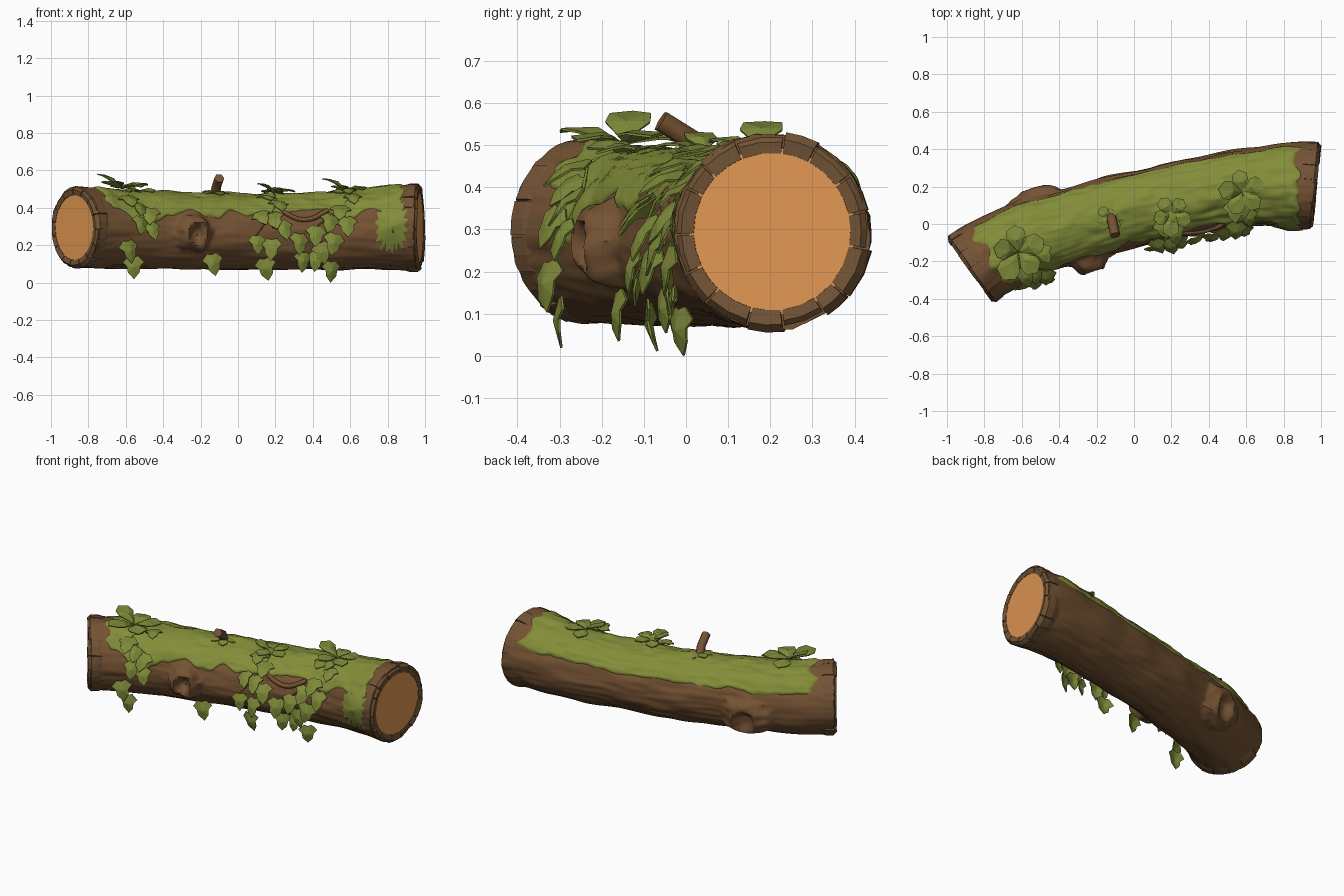
import bpy, bmesh, math, random
from mathutils import Vector, noise

if "Cube" in bpy.data.objects:
    bpy.data.objects.remove(bpy.data.objects["Cube"])

random.seed(4)
UP = Vector((0, 0, 1))

def mat(name, col):
    m = bpy.data.materials.new(name)
    m.diffuse_color = (*col, 1)
    m.use_nodes = True
    m.node_tree.nodes["Principled BSDF"].inputs["Base Color"].default_value = m.diffuse_color
    return m

BARK = mat("bark brown", (0.178, 0.086, 0.033))
RIM = mat("rim bark", (0.165, 0.086, 0.036))
WOOD = mat("cut wood", (0.75, 0.31, 0.085))
MOSS = mat("moss green", (0.225, 0.265, 0.040))
LEAF = mat("leaf green", (0.205, 0.250, 0.040))

# ---- log axis and surface: s runs along x, t is the angle (0 front, pi/2 top, pi back)
S = [-0.87, -0.6, -0.3, 0, 0.3, 0.6, 0.965]
Y = [-0.24, -0.095, 0.0, 0.08, 0.145, 0.195, 0.205]
Z = [0.294, 0.283, 0.275, 0.27, 0.27, 0.278, 0.295]
R = [0.214, 0.208, 0.202, 0.2, 0.2, 0.206, 0.231]
S0, S1 = S[0], S[-1]

def curve(tab, s, m0=0.0, m1=0.0):
    n = len(S)
    m = [m0] + [(tab[i+1]-tab[i-1])/(S[i+1]-S[i-1]) for i in range(1, n-1)] + [m1]
    i = max(k for k in range(n-1) if k == 0 or S[k] <= s)
    h = S[i+1]-S[i]
    a = (s-S[i])/h
    return ((2*a**3-3*a*a+1)*tab[i] + (a**3-2*a*a+a)*h*m[i]
            + (3*a*a-2*a**3)*tab[i+1] + (a**3-a*a)*h*m[i+1])

def center(s):
    return Vector((s, curve(Y, s, 0.72, -0.1), curve(Z, s)))

def frame(s):
    s = min(max(s, S0+0.001), S1-0.001)
    t = center(s+0.001)-center(s-0.001)
    t.z = 0
    t.normalize()
    return t, Vector((t.y, -t.x, 0))          # tangent, outward front

KNOTS = [(-0.29, -0.05, 0.12, 0.068), (-0.46, math.pi+0.32, 0.155, 0.05)]

def radius(s, t):
    r = curve(R, s)
    r += 0.010*noise.noise((s*5, 2*math.cos(t), 2*math.sin(t)))
    r += 0.006*noise.noise((s*6, 8*math.cos(t), 8*math.sin(t)))
    for ks, kt, kr, kh in KNOTS:              # raised collar with a shallow hollow
        dt = (t-kt+math.pi) % (2*math.pi)-math.pi
        d = math.hypot((s-ks)*1.05, dt*0.2)/kr
        d *= 1+0.25*noise.noise((s*18, t*5, 4))
        if d < 1:
            a = min(1, (1-d)/0.6)
            r += kh*a*a*(3-2*a)
            if d < 0.4:
                r -= (kh*0.8)*min(1, (0.4-d)/0.25)
    return r

def P(s, t, off=0.0):
    f = frame(s)[1]
    return center(s)+(radius(s, t)+off)*(f*math.cos(t)+UP*math.sin(t))

def make(name, verts, faces, material, smooth=None):
    me = bpy.data.meshes.new(name)
    me.from_pydata([tuple(v) for v in verts], [], faces)
    me.materials.append(material)
    bm = bmesh.new()
    bm.from_mesh(me)
    bmesh.ops.recalc_face_normals(bm, faces=bm.faces)
    bm.to_mesh(me)
    bm.free()
    ob = bpy.data.objects.new(name, me)
    bpy.context.collection.objects.link(ob)
    if smooth:
        bpy.context.view_layer.objects.active = ob
        ob.select_set(True)
        bpy.ops.object.shade_smooth_by_angle(angle=math.radians(smooth))
        ob.select_set(False)
    return ob

def grid_faces(nu, nv, wrap=False):
    w = nv if wrap else nv-1
    return [(i*nv+j, i*nv+(j+1) % nv, (i+1)*nv+(j+1) % nv, (i+1)*nv+j)
            for i in range(nu-1) for j in range(w)]

# ---- bark body
NU, NV = 190, 110
vs = [P(S0+(S1-S0)*i/(NU-1), 2*math.pi*j/NV) for i in range(NU) for j in range(NV)]
fs = grid_faces(NU, NV, True)+[tuple(range(NV)), tuple(range((NU-1)*NV, NU*NV))]
make("log_bark", vs, fs, BARK, 40)

# ---- cut ends: wood disc and ring of chunky bark blocks
for side, s, sign in (("left", S0, -1), ("right", S1, 1)):
    tan, f = frame(s)
    c, r = center(s), curve(R, s)
    ring = [c+tan*sign*0.006+r*0.86*(f*math.cos(a)+UP*math.sin(a))
            for a in (2*math.pi*k/48 for k in range(48))]
    make(side+"_cut_wood", ring, [tuple(range(48))], WOOD)
    vs, fs, n = [], [], 15
    ang = [2*math.pi*(k+random.uniform(-0.2, 0.2))/n for k in range(n)]
    for k in range(n):
        a0, a1 = ang[k]+0.012, ang[(k+1) % n]+(2*math.pi if k == n-1 else 0)-0.012
        out = r*random.uniform(1.0, 1.04)
        lip = random.uniform(0.008, 0.016)
        prof = [(r*0.80, -0.01), (r*0.81, 0.008), (out-0.018, lip), (out, -0.006),
                (out-0.002, -0.05), (r*0.95, -0.10)]
        b = len(vs)
        for a in (a0, (a0+a1)/2, a1):
            d = f*math.cos(a)+UP*math.sin(a)
            vs += [c+d*q+tan*sign*h for q, h in prof]
        m = len(prof)
        fs += [tuple(b+x for x in face) for face in grid_faces(3, m, True)]
        fs += [tuple(range(b, b+m)), tuple(range(b+2*m, b+3*m))]
    make(side+"_bark_rim", vs, fs, RIM)

# ---- moss blanket over the top, with a ragged edge
def rag(x, k):
    return noise.noise((x, k, 0.3))

MU, MV = 140, 56
vs = []
for i in range(MU):
    for j in range(MV):
        u, v = i/(MU-1), j/(MV-1)
        lo = -0.775+0.05*rag(v*7, 1.7)
        hi = 0.885+0.05*rag(v*7, 5.2)
        s = lo+(hi-lo)*u
        t0 = 0.46+0.3*rag(s*6, 8.1)+0.12*rag(s*19, 3.3)
        t0 -= 0.4*math.exp(-((s+0.57)/0.09)**2)+0.25*math.exp(-((s-0.8)/0.08)**2)
        t1 = 2.66+0.14*rag(s*6, 2.4)+0.05*rag(s*20, 6.6)
        e = min(i, MU-1-i, j, MV-1-j)
        t = t0+(t1-t0)*v
        off = (-0.004, 0.005, 0.008)[min(e, 2)]
        vs.append(P(s, t, off+(0.006*noise.noise((s*14, t*4, 2)) if e > 2 else 0)))
make("moss_blanket", vs, grid_faces(MU, MV), MOSS, 60)

# ---- spiky moss patch on the right front
N, RINGS = 36, 6
vs, fs = [], []
for q in range(RINGS):
    for k in range(N):
        a = 2*math.pi*k/N
        rad = (0.15 if k % 2 else 0.11)*(1+0.2*rag(k*1.7, 9.1))*(q+0.05)/(RINGS-0.95)
        vs.append(P(0.82+rad*0.72*math.cos(a), 0.05+rad*math.sin(a)/0.21,
                    0.020-0.014*q/(RINGS-1)))
fs = grid_faces(RINGS, N, True)+[tuple(range(N))]
make("moss_star_patch", vs, fs, MOSS, 40)

# ---- ivy leaves: folded, lobed outline given as (along, side, lift)
BROAD = [(0.15, 0.08, 0.0), (0.55, 0.36, -0.03), (0.82, 0.33, -0.09)]
LOBED = [(-0.06, 0.22, -0.03), (0.22, 0.5, -0.08), (0.42, 0.31, -0.02), (0.70, 0.27, -0.06)]

def add_leaf(vs, fs, base, d, n, size, half, droop=0.14):
    d = d.normalized()
    side = d.cross(n).normalized()
    n = side.cross(d)
    pts = [(0, 0, 0)]+half+[(1, 0, -droop)]+[(a, -w, h) for a, w, h in reversed(half)]
    b = len(vs)
    vs += [base+size*(d*a+side*w+n*h) for a, w, h in [(0.45, 0, 0.07)]+pts]
    m = len(pts)
    fs += [(b, b+1+k, b+1+(k+1) % m) for k in range(m)]

def leaves(name, vs, fs):
    ob = make(name, vs, fs, LEAF)
    sol = ob.modifiers.new("thickness", 'SOLIDIFY')
    sol.thickness = 0.006

def stem(name, pts, rad, material):
    cu = bpy.data.curves.new(name, 'CURVE')
    cu.dimensions, cu.bevel_depth, cu.bevel_resolution = '3D', rad, 1
    cu.use_fill_caps = True
    sp = cu.splines.new('POLY')
    sp.points.add(len(pts)-1)
    for p, q in zip(sp.points, pts):
        p.co = (*q, 1)
    cu.materials.append(material)
    bpy.context.collection.objects.link(bpy.data.objects.new(name, cu))

# rosettes on top: x, y, z, leaf length, rise, turn
ROSETTES = [(-0.62, -0.15, 0.495, 0.155, 0.65, 0.45), (0.20, 0.05, 0.475, 0.115, 0.55, 0.9),
            (0.58, 0.17, 0.485, 0.13, 0.55, 0.5), (-0.12, 0.04, 0.47, 0.085, 0.2, 0.1)]
for i, (x, y, z, size, rise, turn) in enumerate(ROSETTES):
    vs, fs = [], []
    for k in range(5):
        a = turn+2*math.pi*k/5
        lift = (0.5, 0.35, 1.35, 0.6, 0.4)[k]
        d = Vector((math.cos(a), math.sin(a), rise*lift))
        add_leaf(vs, fs, Vector((x, y, z+0.01)), d, UP, size*random.uniform(0.9, 1.1), BROAD, 0.2)
    leaves(f"top_rosette_{i+1}", vs, fs)

def front_point(x, z, off):
    s = x
    for _ in range(5):
        q = max(-1, min(1, (z-curve(Z, s))/(curve(R, s)+off)))
        t = max(-0.45, min(1.35, math.asin(q)))
        s = max(S0, min(S1, s+x-P(s, t, off).x))
    p = P(s, t, off)
    if t <= -0.45:
        p.z = z
    f = frame(s)[1]
    return p, f*math.cos(t)+UP*math.sin(t), f*math.sin(t)-UP*math.cos(t)

# hanging strands: leaf middles in front view (x, z)
STRANDS = [
    [(-0.57, 0.48), (-0.50, 0.45), (-0.59, 0.42), (-0.53, 0.38), (-0.47, 0.35), (-0.52, 0.30),
     (-0.47, 0.27), (-0.59, 0.17), (-0.56, 0.085)],
    [(0.19, 0.47), (0.14, 0.42), (0.21, 0.39), (0.11, 0.33), (0.18, 0.32), (0.23, 0.28),
     (0.10, 0.20), (0.18, 0.18), (0.14, 0.075), (-0.14, 0.10)],
    [(0.57, 0.48), (0.53, 0.44), (0.61, 0.42), (0.55, 0.36), (0.50, 0.31), (0.58, 0.30),
     (0.42, 0.25), (0.52, 0.21), (0.33, 0.21), (0.44, 0.16), (0.35, 0.11), (0.42, 0.11),
     (0.50, 0.060)],
]
for i, strand in enumerate(STRANDS):
    vs, fs, path = [], [], []
    for x, z in strand:
        size = random.uniform(0.10, 0.12)
        p, n, down = front_point(x, z+0.05, 0.022)
        d = down+n*random.uniform(0.4, 0.75)-UP*0.3+Vector((random.uniform(-0.35, 0.35), 0, 0))
        roll = Vector((random.uniform(-0.4, 0.4), 0, 0.3))
        add_leaf(vs, fs, p, d, n+roll, size, LOBED)
        if x > -0.2 or i == 0:
            path.append(p-n*0.010)
    leaves(f"hanging_ivy_{i+1}", vs, fs)
    stem(f"ivy_stem_{i+1}", path[:7:2], 0.004, LEAF)

# ---- broken twig on top and a curved bark root on the front
stem("twig_stub", [(-0.125, 0.05, 0.45), (-0.115, 0.01, 0.515), (-0.10, -0.06, 0.558)], 0.027, BARK)
root = []
for k in range(9):
    x = 0.23+0.25*k/8
    root.append(front_point(x, 0.385-0.05*math.sin(math.pi*k/8), 0.002)[0])
stem("bark_root", root, 0.014, BARK)
